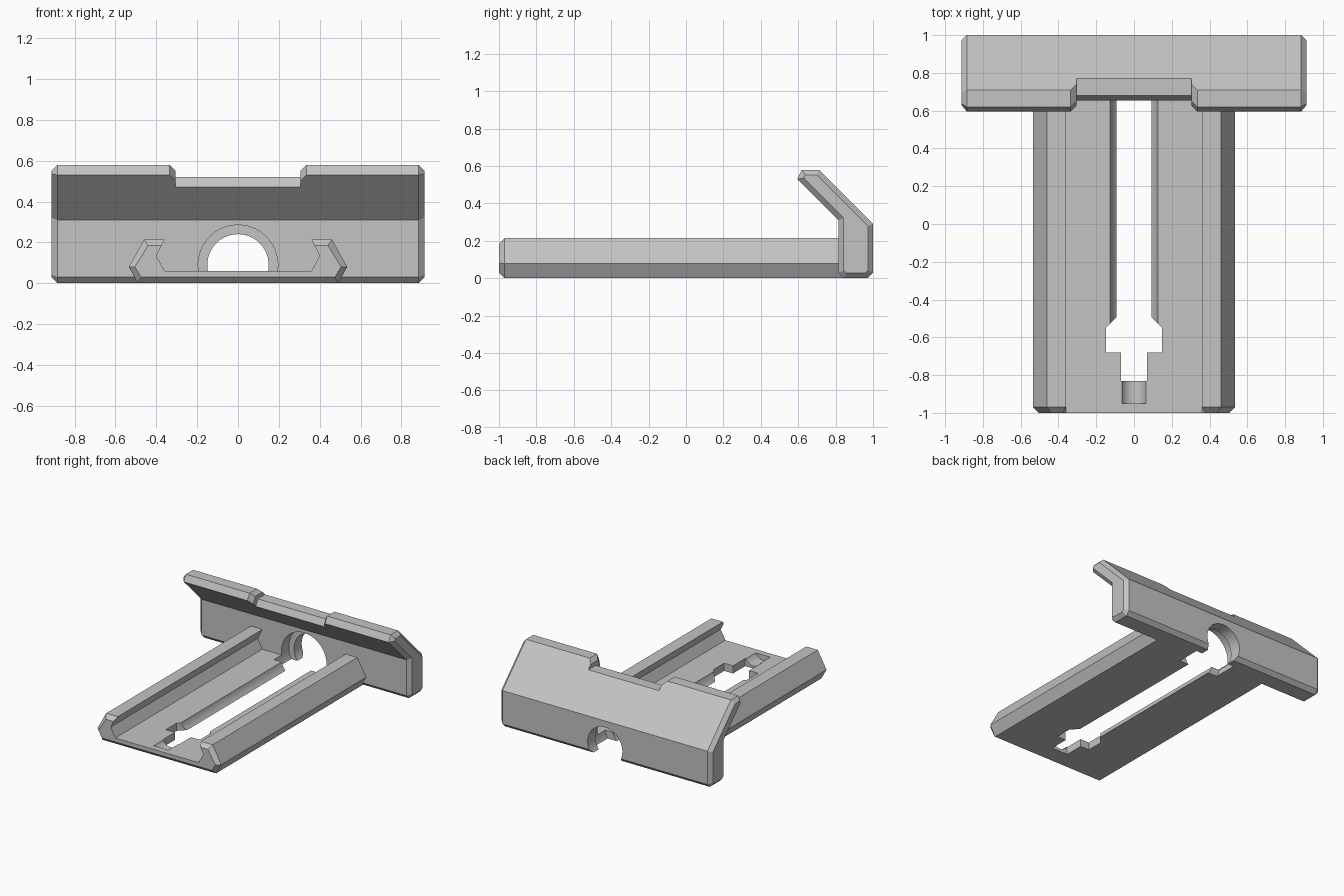
import bpy, bmesh, math
from mathutils import Vector

cube = bpy.data.objects.get("Cube")
if cube:
    bpy.data.objects.remove(cube, do_unlink=True)

# One plain grey for the whole model
grey = bpy.data.materials.new("light_grey")
grey.use_nodes = True
colour = (0.55, 0.55, 0.55, 1)
grey.diffuse_color = colour
grey.node_tree.nodes["Principled BSDF"].inputs["Base Color"].default_value = colour


def loft(name, rings):
    """Solid through matching rings of 3D points, capped at both ends."""
    bm = bmesh.new()
    loops = [[bm.verts.new(p) for p in ring] for ring in rings]
    n = len(loops[0])
    for a, b in zip(loops, loops[1:]):
        for i in range(n):
            j = (i + 1) % n
            bm.faces.new((a[i], a[j], b[j], b[i]))
    bm.faces.new(loops[0])
    bm.faces.new(loops[-1])
    bmesh.ops.remove_doubles(bm, verts=bm.verts, dist=0.0005)
    bmesh.ops.recalc_face_normals(bm, faces=bm.faces)
    mesh = bpy.data.meshes.new(name)
    bm.to_mesh(mesh)
    bm.free()
    mesh.materials.append(grey)
    obj = bpy.data.objects.new(name, mesh)
    bpy.context.collection.objects.link(obj)
    return obj


def rod(name, radius, y0, y1, z=0.09, sides=64):
    """Cylinder lying along y."""
    turns = [(i + 0.5) * math.tau / sides for i in range(sides)]
    return loft(name, [[(radius * math.cos(t), y, z + radius * math.sin(t))
                        for t in turns] for y in (y0, y1)])


def inset(points, d):
    """Shrink a closed 2D outline evenly by d."""
    pts = [Vector(p) for p in points]
    n = len(pts)
    area = sum(pts[i - 1].cross(pts[i]) for i in range(n))
    side = 1 if area > 0 else -1
    out = []
    for i in range(n):
        e1 = (pts[i] - pts[i - 1]).normalized()
        e2 = (pts[(i + 1) % n] - pts[i]).normalized()
        n1, n2 = Vector((-e1.y, e1.x)) * side, Vector((-e2.y, e2.x)) * side
        out.append(pts[i] + (n1 + n2) * d / (1 + n1.dot(n2)))
    return out


def cut(obj, cutters):
    bpy.context.view_layer.objects.active = obj
    for c in cutters:
        mod = obj.modifiers.new(c.name, "BOOLEAN")
        mod.operation, mod.solver, mod.object = "DIFFERENCE", "EXACT", c
        bpy.ops.object.modifier_apply(modifier=mod.name)


# Channel tray with undercut side rails, bevelled at the front end
def channel_ring(half, y):
    full = half + [(-x, z) for x, z in reversed(half)]
    return [(x, y, z) for x, z in full]


body = [(0.49, 0), (0.535, 0.08), (0.46, 0.215), (0.36, 0.215), (0.40, 0.135), (0.36, 0.06)]
tip = [(0.475, 0.03), (0.505, 0.08), (0.44, 0.185), (0.375, 0.185), (0.40, 0.135), (0.36, 0.06)]
tray = loft("channel_tray", [channel_ring(tip, -1), channel_ring(body, -0.97),
                             channel_ring(body, 0.85)])


# Back plate with forward-leaning lip, lowered in the middle
def plate_outline(drop):
    """Side outline (y, z) with the lip edge slid down its slope by drop."""
    edge = [(0.655, 0.47)]
    edge += [(y + drop, z - drop) for y, z in ((0.595, 0.53), (0.62, 0.58), (0.71, 0.58))]
    edge += [(0.77, 0.52)]
    return [(0.845, 0), (0.815, 0.03), (0.815, 0.31)] + edge + [(1, 0.29), (1, 0.03), (0.97, 0)]


wing = [(0.913, inset(plate_outline(0), 0.028)), (0.885, plate_outline(0)),
        (0.335, plate_outline(0)), (0.305, plate_outline(0.03)), (0.305, plate_outline(0.06))]
stations = [(-x, o) for x, o in wing] + wing[::-1]
plate = loft("back_plate", [[(x, y, z) for y, z in o] for x, o in stations])

# Cable opening, counterbore, slot, keyhole and small cradle
bore = rod("bore_cutter", 0.15, 0.8, 1.1)
counterbore = rod("counterbore_cutter", 0.195, 0.72, 0.905)
slot = rod("slot_cutter", 0.13, -0.53, 0.95)
cradle = rod("cradle_cutter", 0.07, -0.95, -0.75)
half_key = [(0.07, -0.83), (0.07, -0.68), (0.147, -0.68), (0.147, -0.547), (0.095, -0.495)]
key = half_key + [(-x, y) for x, y in reversed(half_key)]
keyhole = loft("keyhole_cutter", [[(x, y, z) for x, y in key] for z in (-0.1, 0.2)])

cut(tray, [slot, keyhole, cradle, counterbore, bore])
cut(plate, [bore, counterbore])
for c in (bore, counterbore, slot, cradle, keyhole):
    bpy.data.objects.remove(c, do_unlink=True)

# Smooth the round cuts, keep the hard edges
for obj in (tray, plate):
    bpy.ops.object.select_all(action="DESELECT")
    obj.select_set(True)
    bpy.context.view_layer.objects.active = obj
    bpy.ops.object.shade_smooth_by_angle(angle=math.radians(25))
